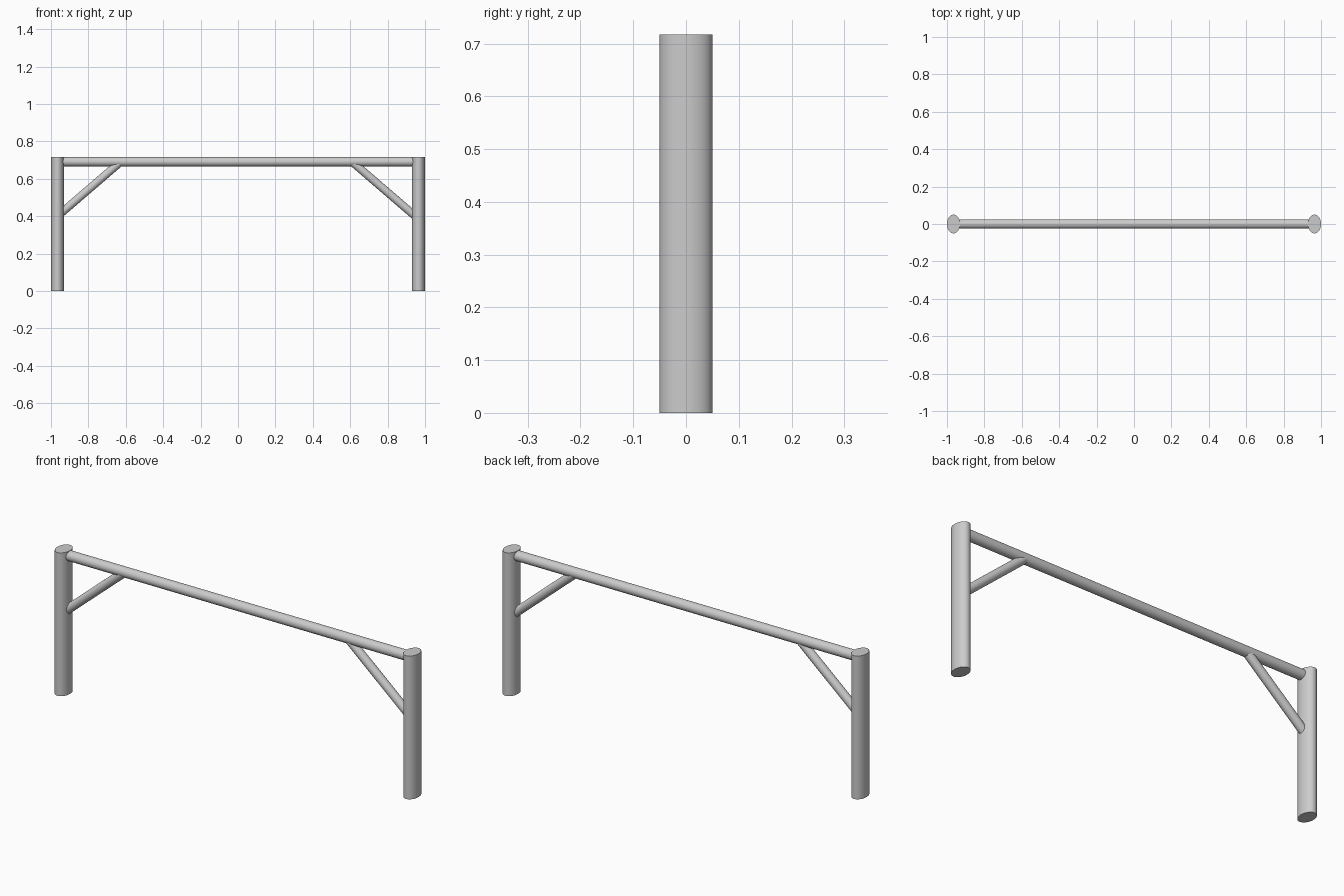
import bpy
from mathutils import Vector

cube = bpy.data.objects.get("Cube")
if cube:
    bpy.data.objects.remove(cube, do_unlink=True)

steel = bpy.data.materials.new("grey_metal")
steel.use_nodes = True
colour = (0.6, 0.6, 0.6, 1)
steel.diffuse_color = colour
steel.node_tree.nodes["Principled BSDF"].inputs["Base Color"].default_value = colour


def tube(name, start, end, across, depth):
    """Smooth capped tube from start to end; depth is its radius along y."""
    start, end = Vector(start), Vector(end)
    axis = end - start
    bpy.ops.mesh.primitive_cylinder_add(
        vertices=48, radius=1, depth=axis.length, location=(start + end) / 2)
    obj = bpy.context.object
    obj.name = name
    obj.scale = (across, depth, 1)
    # All tubes lie in the xz plane, so they only tilt about y
    obj.rotation_euler.y = Vector((0, 0, 1)).rotation_difference(axis).to_euler().y \
        if abs(axis.z) > 1e-6 else 1.5707963
    obj.data.materials.append(steel)
    bpy.ops.object.shade_smooth_by_angle()
    return obj


HEIGHT = 0.717
POST_X = 0.965
BEAM_Z = 0.691

# Oval upright posts
for side, sign in (("right", -1), ("left", 1)):
    tube(side + "_post", (sign * POST_X, 0, 0), (sign * POST_X, 0, HEIGHT), 0.035, 0.05)

# Horizontal top beam
tube("top_beam", (-POST_X, 0, BEAM_Z), (POST_X, 0, BEAM_Z), 0.025, 0.025)

# Diagonal braces, the left one set slightly lower
for side, sign, foot_z in (("right", -1, 0.40), ("left", 1, 0.385)):
    foot = (sign * POST_X, 0, foot_z)
    head_x = POST_X - (BEAM_Z - foot_z) / 0.86
    tube(side + "_brace", foot, (sign * head_x, 0, BEAM_Z), 0.0215, 0.0215)
